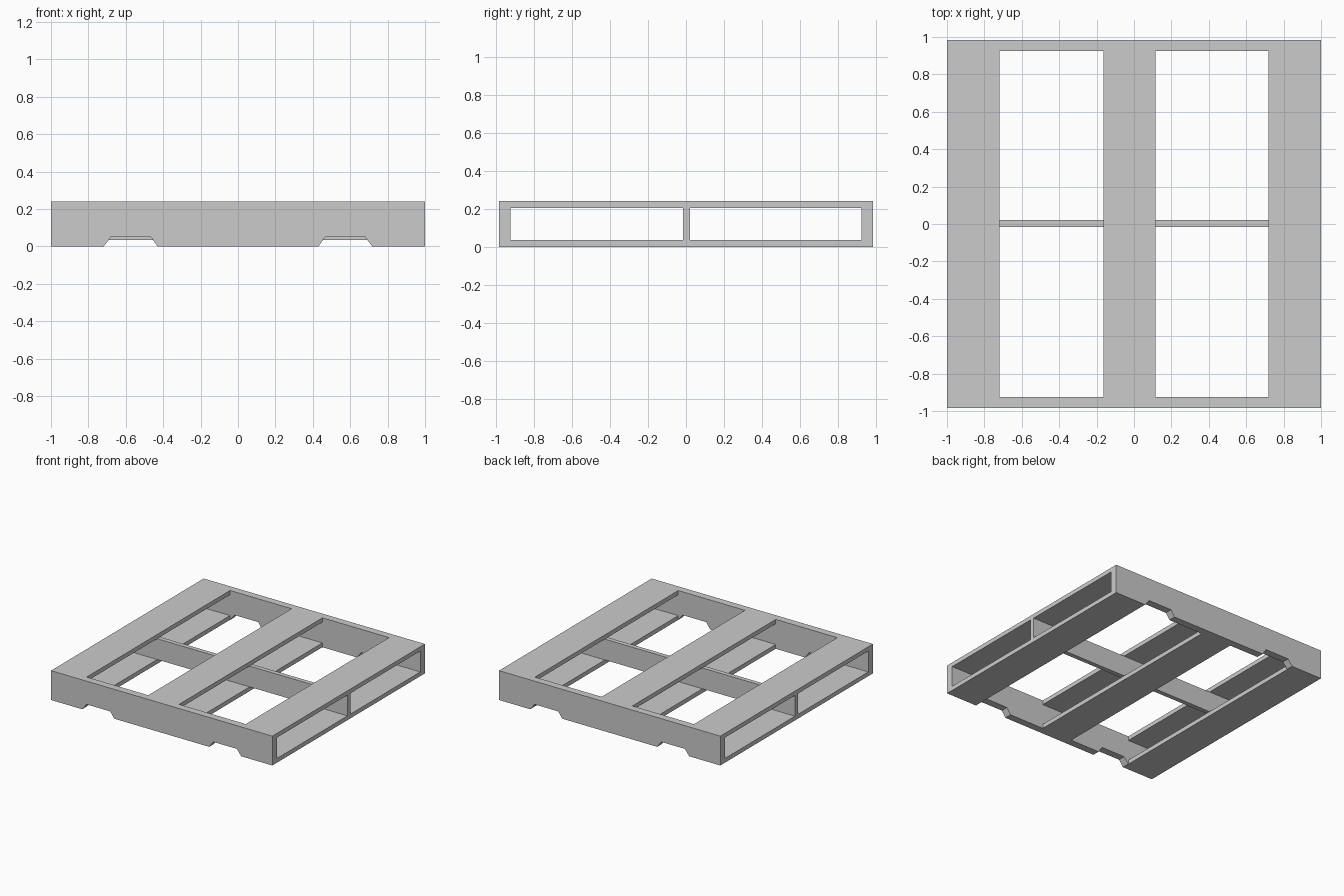
import bpy
import bmesh

cube = bpy.data.objects.get("Cube")
if cube:
    bpy.data.objects.remove(cube, do_unlink=True)

grey = bpy.data.materials.new("plain_grey")
grey.use_nodes = True
COLOUR = (0.6, 0.6, 0.6, 1)
grey.diffuse_color = COLOUR
grey.node_tree.nodes["Principled BSDF"].inputs["Base Color"].default_value = COLOUR

H, LOW, HIGH = 0.24, 0.035, 0.205      # full height, bottom deck top, top deck underside
END, INNER = 0.985, 0.925              # outer and inner face of the end stringers


def extrude_y(name, profile, y0, y1):
    """Prism from an x-z outline, running from y0 to y1."""
    bm = bmesh.new()
    face = bm.faces.new([bm.verts.new((x, y0, z)) for x, z in profile])
    geom = bmesh.ops.extrude_face_region(bm, geom=[face])["geom"]
    verts = [v for v in geom if isinstance(v, bmesh.types.BMVert)]
    bmesh.ops.translate(bm, verts=verts, vec=(0, y1 - y0, 0))
    bmesh.ops.recalc_face_normals(bm, faces=bm.faces)
    mesh = bpy.data.meshes.new(name)
    bm.to_mesh(mesh)
    bm.free()
    mesh.materials.append(grey)
    obj = bpy.data.objects.new(name, mesh)
    bpy.context.scene.collection.objects.link(obj)
    return obj


def box(name, x0, x1, y0, y1, z0, z1):
    return extrude_y(name, [(x0, z0), (x1, z0), (x1, z1), (x0, z1)], y0, y1)


# End stringers with two chamfered notches along the bottom edge
half = [(0.43, 0), (0.465, 0.05), (0.68, 0.05), (0.718, 0), (1, 0), (1, H)]
outline = half + [(-x, z) for x, z in reversed(half)]
extrude_y("front_stringer", outline, -END, -INNER)
extrude_y("back_stringer", outline, INNER, END)

# Middle stringer between the two decks
box("middle_stringer", -1, 1, -0.015, 0.022, LOW, HIGH)

# Matching top and bottom deck boards
for side, x0, x1 in (("right", -1, -0.72), ("centre", -0.163, 0.115), ("left", 0.718, 1)):
    box("top_board_" + side, x0, x1, -INNER, INNER, HIGH, H)
    box("bottom_board_" + side, x0, x1, -INNER, INNER, 0, LOW)
